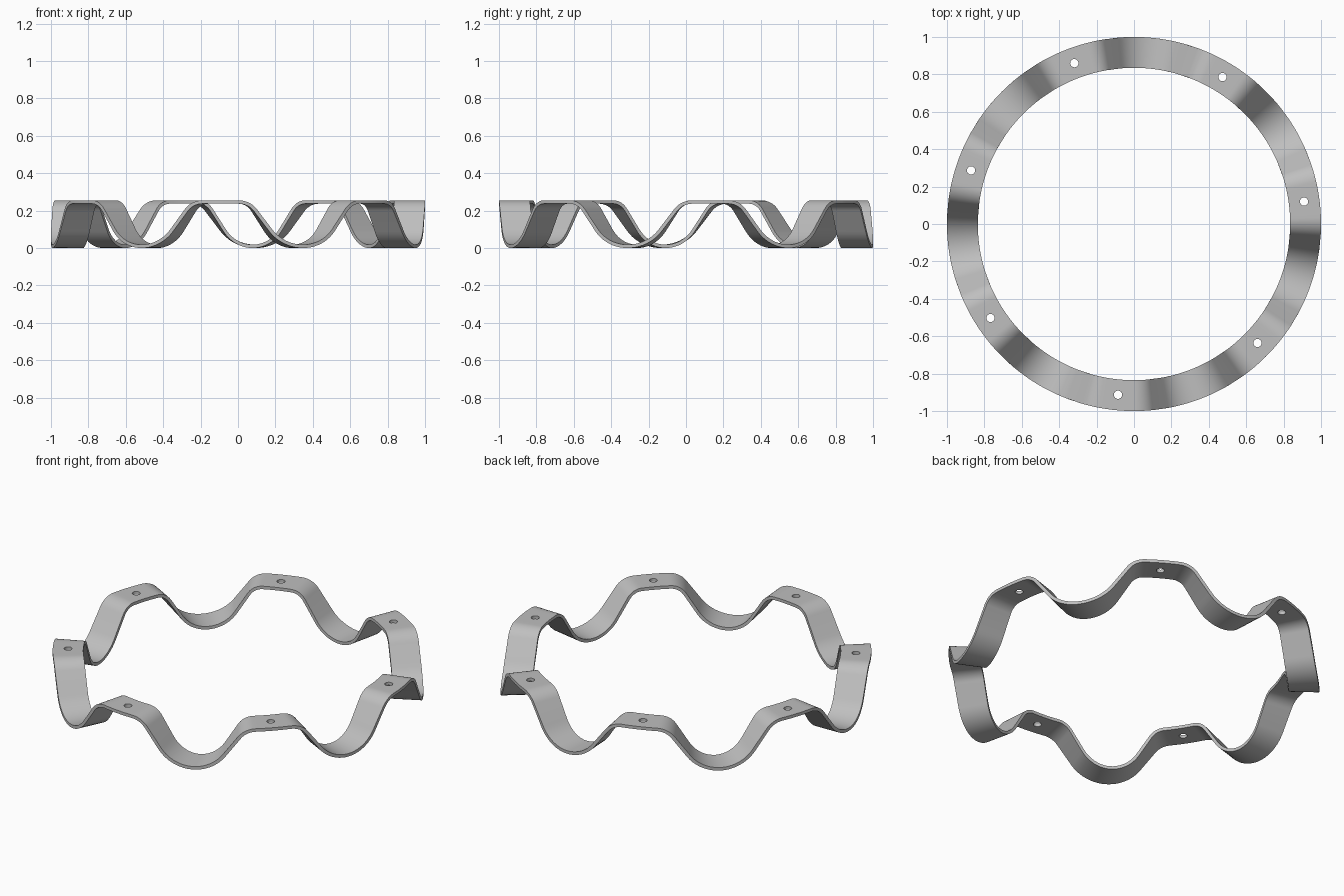
import bpy, bmesh
from math import sin, cos, pi, radians

old = bpy.data.objects.get("Cube")
if old:
    bpy.data.objects.remove(old)

WAVES = 7
INNER, OUTER = 0.835, 1.0
HEIGHT, THICK = 0.255, 0.018
FIRST_CREST = radians(7.5)
HALF = 0.41                      # half a wave, measured along the middle of the band
SLOPE = radians(55)
CREST_R, TROUGH_R = 0.10, 0.20

steel = bpy.data.materials.new("brushed_grey")
steel.use_nodes = True
grey = (0.52, 0.52, 0.52, 1)
steel.diffuse_color = grey
steel.node_tree.nodes["Principled BSDF"].inputs["Base Color"].default_value = grey


def half_wave():
    """Centre line from crest to trough as (distance, height, slope)."""
    rise = HEIGHT - THICK
    arcs = CREST_R + TROUGH_R
    run = (rise - arcs * (1 - cos(SLOPE))) / sin(SLOPE)
    flat = HALF - arcs * sin(SLOPE) - run * cos(SLOPE)
    top, low = HEIGHT - THICK / 2, THICK / 2
    steps = 10
    pts = [(flat * i / 4, top, 0) for i in range(4)]
    for i in range(steps + 1):
        a = SLOPE * i / steps
        pts.append((flat + CREST_R * sin(a), top - CREST_R * (1 - cos(a)), a))
    for i in range(steps + 1):
        a = SLOPE * (1 - i / steps)
        pts.append((HALF - TROUGH_R * sin(a), low + TROUGH_R * (1 - cos(a)), a))
    return pts


# Whole wave: mirrored half plus the half itself, shared end points dropped
half = half_wave()
wave = [(-s, z, -a) for s, z, a in reversed(half[1:])] + half[:-1]

# Wavy flat band
bm = bmesh.new()
rings = []
for k in range(WAVES):
    crest = FIRST_CREST + k * 2 * pi / WAVES
    for s, z, a in wave:
        section = []
        for radius, side in ((INNER, 1), (OUTER, 1), (OUTER, -1), (INNER, -1)):
            off = side * THICK / 2
            t = crest + (s + off * sin(a)) / HALF * pi / WAVES
            section.append(bm.verts.new((radius * cos(t), radius * sin(t), z + off * cos(a))))
        rings.append(section)
for i, here in enumerate(rings):
    after = rings[(i + 1) % len(rings)]
    for j in range(4):
        n = (j + 1) % 4
        bm.faces.new((here[j], here[n], after[n], after[j]))
bmesh.ops.recalc_face_normals(bm, faces=bm.faces)
mesh = bpy.data.meshes.new("wave_ring")
bm.to_mesh(mesh)
bm.free()
mesh.materials.append(steel)
ring = bpy.data.objects.new("wave_ring", mesh)
bpy.context.collection.objects.link(ring)

# One round hole through every crest
bm = bmesh.new()
for k in range(WAVES):
    t = FIRST_CREST + k * 2 * pi / WAVES
    made = bmesh.ops.create_cone(bm, cap_ends=True, segments=24, radius1=0.022,
                                 radius2=0.022, depth=0.1)
    bmesh.ops.translate(bm, verts=made["verts"],
                        vec=(0.917 * cos(t), 0.917 * sin(t), HEIGHT))
cut_mesh = bpy.data.meshes.new("hole_cutter")
bm.to_mesh(cut_mesh)
bm.free()
cut_mesh.materials.append(steel)
cutter = bpy.data.objects.new("hole_cutter", cut_mesh)
bpy.context.collection.objects.link(cutter)
cutter.hide_render = True

bpy.ops.object.select_all(action='DESELECT')
ring.select_set(True)
bpy.context.view_layer.objects.active = ring
drill = ring.modifiers.new("crest_holes", 'BOOLEAN')
drill.operation = 'DIFFERENCE'
drill.solver = 'EXACT'
drill.object = cutter
bpy.ops.object.modifier_apply(modifier=drill.name)
bpy.data.objects.remove(cutter)
bpy.ops.object.shade_smooth_by_angle(angle=radians(30))
